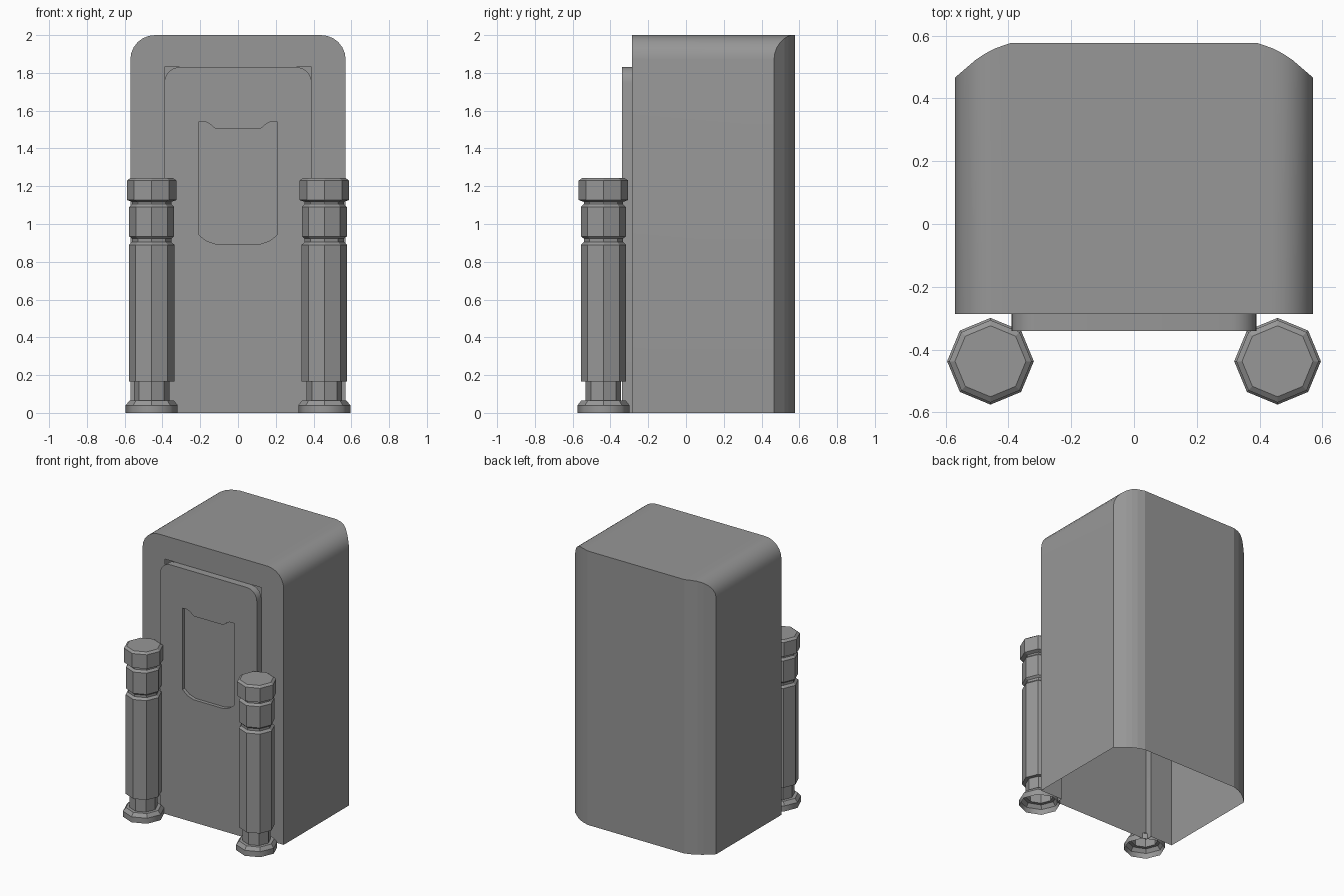
import bpy, bmesh, math
from mathutils import Vector

if "Cube" in bpy.data.objects:
    bpy.data.objects.remove(bpy.data.objects["Cube"])

grey = bpy.data.materials.new("dark_grey")
grey.diffuse_color = (.31, .31, .31, 1)
grey.use_nodes = True
grey.node_tree.nodes["Principled BSDF"].inputs["Base Color"].default_value = grey.diffuse_color


def finish(name, bm, smooth):
    """Turn a right-hand half into a mirrored object."""
    bmesh.ops.remove_doubles(bm, verts=bm.verts, dist=1e-5)
    bmesh.ops.recalc_face_normals(bm, faces=bm.faces)
    mesh = bpy.data.meshes.new(name)
    bm.to_mesh(mesh)
    bm.free()
    mesh.materials.append(grey)
    ob = bpy.data.objects.new(name, mesh)
    bpy.context.collection.objects.link(ob)
    if smooth:
        bpy.ops.object.select_all(action='DESELECT')
        ob.select_set(True)
        bpy.context.view_layer.objects.active = ob
        bpy.ops.object.shade_smooth_by_angle(angle=math.radians(35))
    mod = ob.modifiers.new("Mirror", 'MIRROR')
    mod.use_axis[0] = True
    return ob


def face(bm, pts):
    return bm.faces.new([bm.verts.new(p) for p in pts])


def arc(cx, cz, r, steps):
    """Quarter circle from the side up to the top."""
    return [(cx + r * math.cos(a), cz + r * math.sin(a))
            for a in (math.pi / 2 * i / steps for i in range(steps + 1))]


def at_y(pts, y):
    return [(x, y, z) for x, z in pts]


# Body: open-bottomed shell with an arched front and curved back corners
FRONT = -0.287
BACK = [(0, .577), (.39, .577), (.455, .555), (.505, .522), (.57, .466)]


def back_y(x):
    for (x0, y0), (x1, y1) in zip(BACK, BACK[1:]):
        if x <= x1 + 1e-6:
            return y0 + (y1 - y0) * (x - x0) / (x1 - x0)
    return BACK[-1][1]


top = arc(.44, 1.87, .13, 6) + [(.39, 2), (0, 2)]
bm = bmesh.new()
outline = [(.57, 0)] + top
for (xa, za), (xb, zb) in zip(outline, outline[1:]):
    ya, yb = back_y(xa), back_y(xb)
    face(bm, [(xa, FRONT, za), (xa, ya, za), (xb, yb, zb), (xb, FRONT, zb)])
    if xa - xb > 1e-5:
        face(bm, [(xa, ya, 0), (xb, yb, 0), (xb, yb, zb), (xa, ya, za)])
# front frame around the door opening
face(bm, at_y(outline + [(0, 1.83), (.39, 1.83), (.39, 0)], FRONT))
body = finish("booth_body", bm, True)
for poly in body.data.polygons:  # the back stays faceted
    if poly.normal.y > .5:
        poly.use_smooth = False

# Door panel with a recessed plaque
DOOR, RECESS = -0.34, -0.315
rim = [(.39, 0)] + arc(.31, 1.75, .08, 5) + [(0, 1.83)]
plaque = [(0, 1.505), (.12, 1.505), (.15, 1.53), (.17, 1.54), (.21, 1.54),
          (.21, .945), (.17, .912), (.12, .895), (0, .895)]
bm = bmesh.new()
face(bm, at_y([(0, 0)] + rim + plaque, DOOR))
face(bm, at_y(plaque, RECESS))
for path, depth in ((rim, FRONT), (plaque, RECESS)):
    for (xa, za), (xb, zb) in zip(path, path[1:]):
        face(bm, [(xa, DOOR, za), (xb, DOOR, zb), (xb, depth, zb), (xa, depth, za)])
finish("door_panel", bm, True)

# Octagonal posts, hollow at the foot
profile = [(.138, 0), (.138, .04), (.118, .065), (.094, .065), (.094, .165),
           (.12, .165), (.12, .89), (.104, .905), (.104, .922), (.119, .935),
           (.119, 1.09), (.104, 1.105), (.104, 1.117), (.131, 1.127),
           (.131, 1.23), (.113, 1.243), (0, 1.243)]
centre = Vector((.457, -.437, 0))
bm = bmesh.new()
verts = [bm.verts.new(centre + Vector((r, 0, z))) for r, z in profile]
edges = [bm.edges.new(pair) for pair in zip(verts, verts[1:])]
bmesh.ops.spin(bm, geom=verts + edges, cent=centre, axis=(0, 0, 1),
               angle=math.tau, steps=8, use_merge=True)
posts = finish("front_posts", bm, False)
for poly in posts.data.polygons:  # soft shading on the foot rim
    poly.use_smooth = poly.center.z < .03
